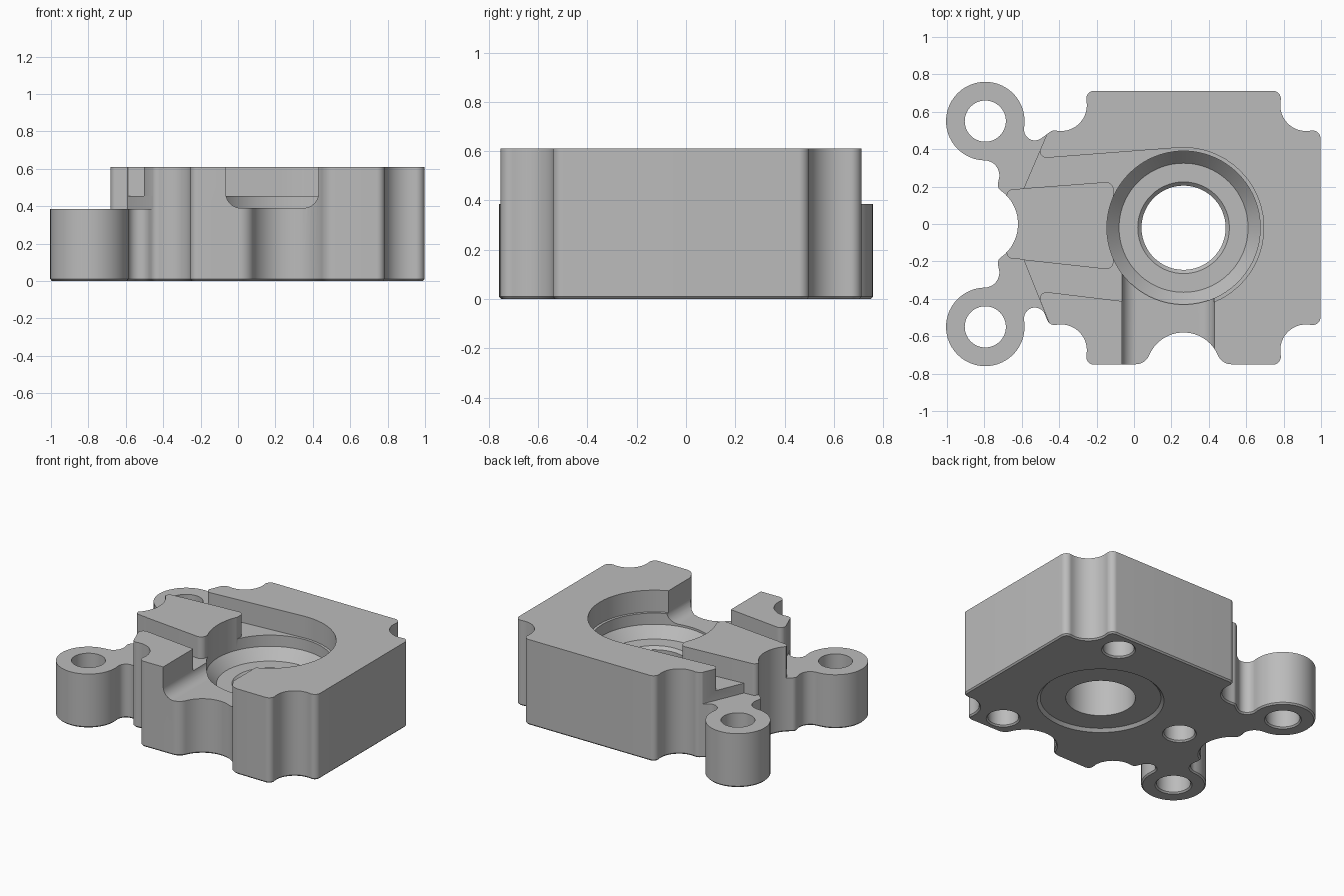
import bpy
import bmesh
from math import pi, sin, cos, asin, atan2, hypot

if "Cube" in bpy.data.objects:
    bpy.data.objects.remove(bpy.data.objects["Cube"])

steel = bpy.data.materials.new("machined_grey")
steel.use_nodes = True
GREY = (0.5, 0.5, 0.5, 1)
steel.diffuse_color = GREY
steel.node_tree.nodes["Principled BSDF"].inputs["Base Color"].default_value = GREY


def belt(circles, inset=0.0):
    """Closed outline running tangent round circles (x, y, r); negative r is concave."""
    circles = [(x, y, r - inset if r or inset == 0 else 0) for x, y, r in circles]
    n = len(circles)
    heading = []
    for i in range(n):
        x1, y1, r1 = circles[i]
        x2, y2, r2 = circles[(i + 1) % n]
        k = (r2 - r1) / hypot(x2 - x1, y2 - y1)
        heading.append(atan2(y2 - y1, x2 - x1) - asin(max(-1, min(1, k))))
    pts = []
    for i, (x, y, r) in enumerate(circles):
        if r == 0:
            pts.append((x, y))
            continue
        start = heading[i - 1]
        turn = (heading[i] - start) % (2 * pi)
        if r < 0:
            turn -= 2 * pi
        if abs(turn) > 2 * pi - 0.05:
            turn = 0
        steps = max(2, int(abs(turn) / 0.12))
        for s in range(steps + 1):
            a = start + turn * s / steps
            p = (x + r * sin(a), y - r * cos(a))
            if not pts or hypot(p[0] - pts[-1][0], p[1] - pts[-1][1]) > 1e-5:
                pts.append(p)
    return pts


def loft(name, rings):
    """Capped solid through rings given as (outline, height)."""
    bm = bmesh.new()
    loops = [[bm.verts.new((x, y, z)) for x, y in pts] for pts, z in rings]
    n = len(loops[0])
    for low, high in zip(loops, loops[1:]):
        for i in range(n):
            j = (i + 1) % n
            bm.faces.new((low[i], low[j], high[j], high[i]))
    bm.faces.new(loops[0][::-1])
    bm.faces.new(loops[-1])
    bmesh.ops.recalc_face_normals(bm, faces=bm.faces)
    mesh = bpy.data.meshes.new(name)
    bm.to_mesh(mesh)
    bm.free()
    mesh.materials.append(steel)
    obj = bpy.data.objects.new(name, mesh)
    bpy.context.collection.objects.link(obj)
    return obj


def lathe(name, x, y, profile, sides=96):
    """Solid of revolution from (radius, height) pairs."""
    def ring(r):
        return [(x + r * cos(2 * pi * i / sides), y + r * sin(2 * pi * i / sides))
                for i in range(sides)]
    return loft(name, [(ring(r), z) for r, z in profile])


def flip(circles, shift=0.0):
    return [(x, shift - y, r) for x, y, r in reversed(circles)]


def cut(body, tool):
    mod = body.modifiers.new("cut", "BOOLEAN")
    mod.operation = "DIFFERENCE"
    mod.solver = "EXACT"
    mod.object = tool
    tool.hide_render = True
    bpy.context.view_layer.objects.active = body
    bpy.ops.object.modifier_apply(modifier=mod.name)
    bpy.data.objects.remove(tool)


CX, CY = 0.265, -0.02
TOP, EAR_TOP, FLOOR = 0.61, 0.385, 0.455

# Outline: scalloped block corners, front scallop, two ears and left scallop
corner = [(0.69, 0.478, 0.042), (0.655, 0.655, -0.138), (0.478, 0.69, 0.042)]


def block_corner(sx, sy):
    pts = [(CX + sx * x, CY + sy * y, r) for x, y, r in corner]
    return pts if sx * sy > 0 else pts[::-1]


ear = [(-0.53, 0.505, -0.058), (-0.795, 0.55, 0.21),
       (-0.80, 0.26, -0.08), (-0.688, 0.21, 0.04)]
front_scallop = [(0.008, -0.67, 0.08), (CX, -0.78, -0.2), (0.522, -0.67, 0.08)]
outline = (front_scallop + block_corner(1, -1) + block_corner(1, 1)
           + block_corner(-1, 1) + ear + [(-0.84, 0, -0.22)]
           + flip(ear, -0.01 + 0.01) + block_corner(-1, -1))
body = loft("housing_body", [(belt(outline, 0.01), 0), (belt(outline), 0.01),
                             (belt(outline), TOP)])

# Step the ears down, leaving the central tongue at full height
tongue_corner = (-0.65, 0.155, -0.03)
ear_step = [(-1.1, 0.02, 0), (-0.72, 0.02, 0), tongue_corner, (-0.59, 0.19, 0),
            (-0.406, 0.62, 0), (-0.5, 0.9, 0), (-1.1, 0.9, 0)]
lower_step = flip(ear_step)
lower_step = [(x, y - 0.03 if x > -0.45 else y, r) for x, y, r in lower_step]
for name, path in (("rear_ear_step", ear_step), ("front_ear_step", lower_step)):
    pts = belt(path)
    cut(body, loft(name, [(pts, EAR_TOP), (pts, 0.8)]))

# Two channels that flow round the tongue into the upper bore
channel = [(CX, CY, 0.43), (-0.467, 0.39, -0.035), (-0.406, 0.62, 0), (-1.1, 0.62, 0),
           (-1.1, 0.02, 0), (-0.72, 0.02, 0), tongue_corner, (-0.15, 0.183, -0.04),
           (-0.15, -0.2, -0.04), (-0.65, -0.155, -0.03), (-0.72, -0.02, 0),
           (-1.1, -0.02, 0), (-1.1, -0.65, 0), (-0.406, -0.65, 0),
           (-0.467, -0.40, -0.035)]
pts = belt(channel, 0.001)
cut(body, loft("channel", [(pts, FLOOR), (pts, 0.75)]))

# Stepped bore with conical seat, and the shallow recess underneath
cut(body, lathe("bore", CX, CY, [
    (0.42, -0.01), (0.39, 0.02), (0.225, 0.02), (0.225, 0.28), (0.245, 0.30),
    (0.345, 0.30), (0.41, 0.375), (0.41, 0.7)]))

# Front slot with rounded floor corners, drawn upright and laid along y
section = belt([(0.015, 0.47, 0.08), (0.35, 0.47, 0.08), (0.43, 0.9, 0), (-0.065, 0.9, 0)])
slot = loft("front_slot", [(section, 0.2), (section, 0.9)])
for v in slot.data.vertices:
    x, z, depth = v.co
    v.co = (x, -depth, z)
slot.data.flip_normals()
bm = bmesh.new()
bm.from_mesh(slot.data)
bmesh.ops.recalc_face_normals(bm, faces=bm.faces)
bm.to_mesh(slot.data)
bm.free()
cut(body, slot)

# Ear holes go through; the three underside holes are blind
for y in (0.55, -0.55):
    cut(body, lathe("ear_hole", -0.795, y, [
        (0.13, -0.01), (0.11, 0.01), (0.11, 0.5)], 48))
for x, y in ((0.60, 0.56), (0.60, -0.60), (-0.40, CY)):
    cut(body, lathe("blind_hole", x, y, [
        (0.12, -0.01), (0.10, 0.01), (0.10, 0.28)], 48))

bpy.ops.object.select_all(action="DESELECT")
body.select_set(True)
bpy.context.view_layer.objects.active = body
bpy.ops.object.shade_smooth_by_angle(angle=0.5)
